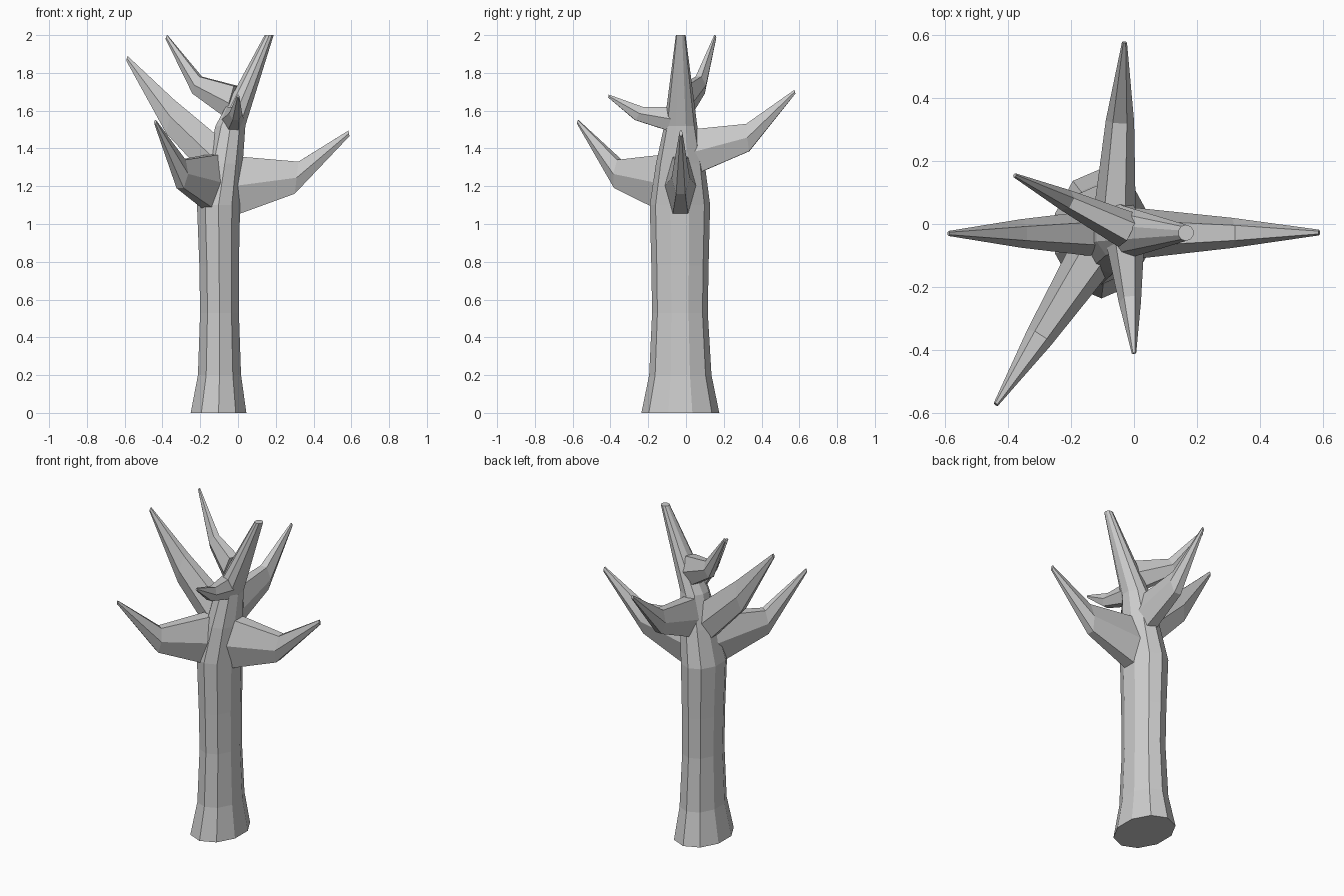
import bpy
from math import sin, cos, pi, atan2
from mathutils import Vector

if "Cube" in bpy.data.objects:
    bpy.data.objects.remove(bpy.data.objects["Cube"])


def loft(name, rings):
    """Skin equal-sized rings of points and cap both ends."""
    n = len(rings[0])
    verts = [p for ring in rings for p in ring]
    faces = [(k * n + i, k * n + (i + 1) % n, (k + 1) * n + (i + 1) % n, (k + 1) * n + i)
             for k in range(len(rings) - 1) for i in range(n)]
    faces += [tuple(reversed(range(n))), tuple(range(len(verts) - n, len(verts)))]
    mesh = bpy.data.meshes.new(name)
    mesh.from_pydata(verts, [], faces)
    mesh.update()
    obj = bpy.data.objects.new(name, mesh)
    bpy.context.collection.objects.link(obj)
    return obj


def branch(name, origin, tip, sections):
    """Hexagonal branch in a vertical plane from origin to tip (x, y).
    Each section: top (r, z), bottom (r, z), half width."""
    o = Vector((*origin, 0))
    d = Vector((tip[0] - origin[0], tip[1] - origin[1], 0)).normalized()
    side = Vector((0, 0, 1)).cross(d)
    rings = []
    for (rt, zt), (rb, zb), w in sections:
        top = o + d * rt + Vector((0, 0, zt))
        bot = o + d * rb + Vector((0, 0, zb))
        mid, half = (top + bot) / 2, (top - bot) / 2
        # flat top and bottom edges, widest at mid height
        rings.append([mid + half * (sin(a) / sin(pi / 3)) + side * (w * cos(a))
                      for a in (-i * pi / 3 for i in range(6))][::-1])
    return loft(name, rings)


# Trunk: flared oval base, narrowing into a leaning top (z, cx, cy, rx, ry)
SIDES = 10
trunk = [(0, -0.103, -0.03, 0.155, 0.20), (0.2, -0.098, -0.03, 0.12, 0.16),
         (0.53, -0.098, -0.032, 0.108, 0.143), (0.78, -0.1, -0.032, 0.11, 0.147),
         (1.1, -0.103, -0.032, 0.12, 0.155), (1.32, -0.07, -0.03, 0.10, 0.125),
         (1.52, -0.04, -0.028, 0.083, 0.085), (2.0, 0.165, -0.028, 0.025, 0.025)]
loft("trunk", [[(cx + rx * cos(2 * pi * (i + .5) / SIDES), cy + ry * sin(2 * pi * (i + .5) / SIDES) / 0.97, z)
                for i in range(SIDES)] for z, cx, cy, rx, ry in trunk])

# Branches
branch("right_branch", (-0.08, -0.03), (0.59, -0.027),
       [((.05, 1.36), (.05, 1.04), .085), ((.40, 1.33), (.38, 1.16), .048), ((.665, 1.495), (.67, 1.465), .009)])
branch("front_left_branch", (-0.10, -0.05), (-0.44, -0.575),
       [((.03, 1.37), (.03, 1.05), .08), ((.36, 1.34), (.38, 1.19), .045), ((.62, 1.55), (.625, 1.53), .008)])
branch("left_branch", (-0.07, -0.03), (-0.59, -0.03),
       [((.03, 1.46), (.05, 1.20), .075), ((.27, 1.66), (.31, 1.48), .045), ((.515, 1.89), (.522, 1.865), .008)])
branch("back_branch", (-0.065, -0.03), (-0.03, 0.58),
       [((.05, 1.50), (.05, 1.25), .068), ((.35, 1.53), (.365, 1.385), .045), ((.605, 1.71), (.61, 1.69), .008)])
branch("front_twig", (-0.03, -0.03), (0.0, -0.41),
       [((.02, 1.62), (.02, 1.48), .062), ((.20, 1.62), (.24, 1.55), .035), ((.38, 1.685), (.383, 1.67), .007)])
branch("upper_back_branch", (0.0, -0.03), (-0.38, 0.155),
       [((.01, 1.73), (.04, 1.55), .06), ((.22, 1.78), (.26, 1.69), .035), ((.417, 2.0), (.425, 1.98), .007)])
